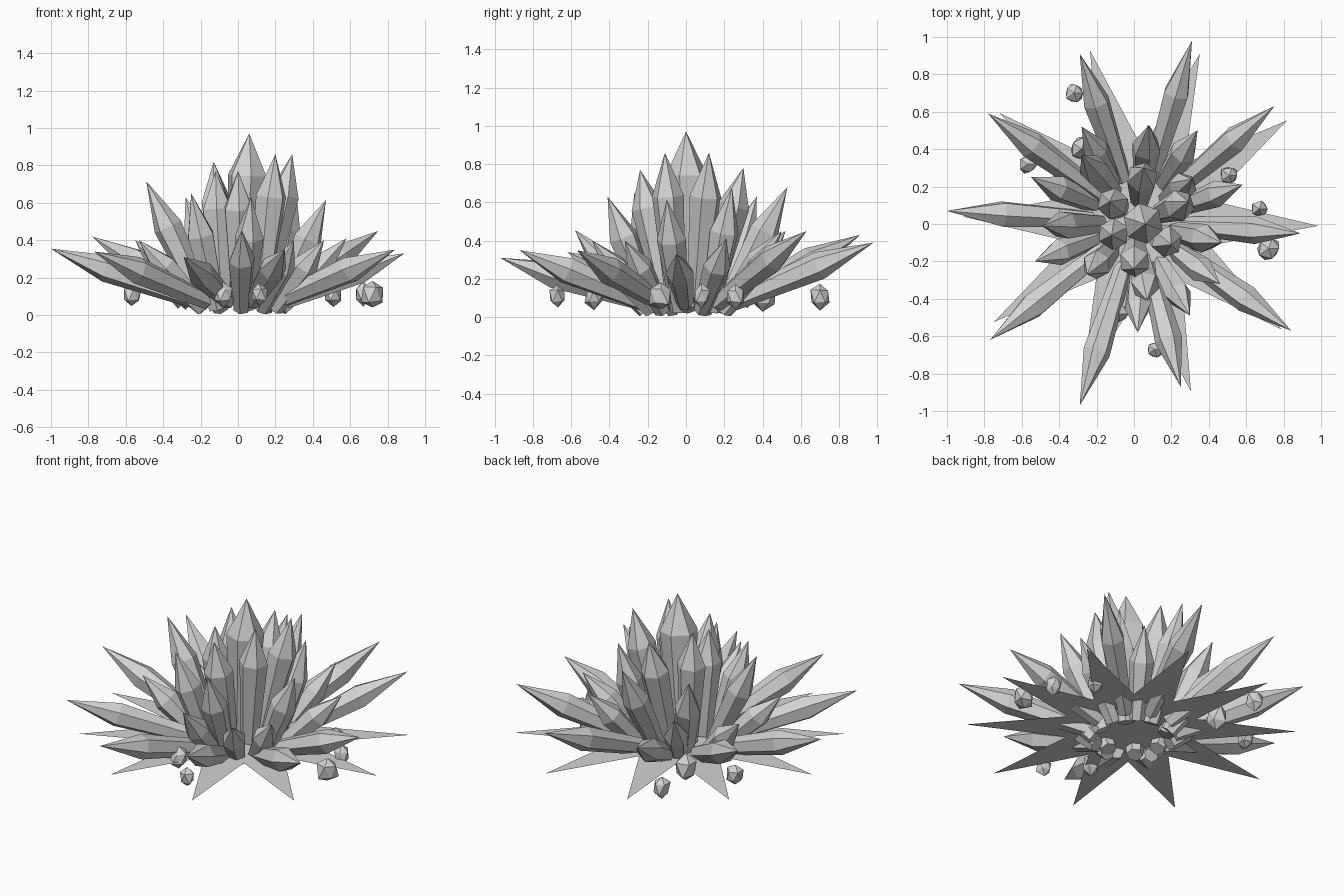
import bpy, bmesh, math, random
from mathutils import Vector, Matrix

random.seed(4)
if "Cube" in bpy.data.objects:
    bpy.data.objects.remove(bpy.data.objects["Cube"])

grey = bpy.data.materials.new("crystal_grey")
grey.use_nodes = True
COLOR = (0.65, 0.65, 0.65, 1)
grey.diffuse_color = COLOR
grey.node_tree.nodes["Principled BSDF"].inputs["Base Color"].default_value = COLOR


def finish(bm, name):
    mesh = bpy.data.meshes.new(name)
    bm.to_mesh(mesh)
    bm.free()
    mesh.materials.append(grey)
    ob = bpy.data.objects.new(name, mesh)
    bpy.context.collection.objects.link(ob)
    return ob


def crystal(name, tip, base_radius, lift, radius, shoulder, sides=6):
    """Faceted shard: narrow foot, wide shoulder, pointed tip."""
    tip = Vector(tip)
    flat = Vector((tip.x - CENTRE.x, tip.y - CENTRE.y, 0))
    base = CENTRE + flat.normalized() * base_radius
    axis = tip - base
    # raise the foot so that its tilted end cap clears the ground
    foot = radius * 0.62
    base.z = foot * math.hypot(axis.x, axis.y) / axis.length + lift
    axis = tip - base
    turn = axis.to_track_quat('Z', 'Y')
    spin = random.uniform(0, math.tau)
    bm = bmesh.new()
    rings = []
    for t, r in ((0, foot), (shoulder, radius)):
        rings.append([bm.verts.new(base + turn @ Vector((
            r * math.cos(spin + math.tau * i / sides),
            r * math.sin(spin + math.tau * i / sides),
            axis.length * t))) for i in range(sides)])
    top = bm.verts.new(tip)
    low, high = rings
    bm.faces.new(low[::-1])
    for i in range(sides):
        j = (i + 1) % sides
        bm.faces.new((low[i], low[j], high[j], high[i]))
        bm.faces.new((high[i], high[j], top))
    return finish(bm, name)


CENTRE = Vector((0.02, 0.01, 0))

# Flat ten-pointed ground star
bm = bmesh.new()
points = []
for i in range(20):
    a, r = math.radians(18 * i - 1.5), (0.39 if i % 2 else 0.95)
    points.append(bm.verts.new((0.035 + r * math.cos(a), 0.015 + r * math.sin(a), 0.095)))
bm.faces.new(points)
finish(bm, "ground_star")

# Central spire
crystal("central_spire", (0.06, 0.0, 0.97), 0.0, 0.1, 0.11, 0.74)

# Rings of shards: foot distance, foot height, shoulder radius, shoulder height, tips
RINGS = {
    "inner_shard": (0.12, 0.1, 0.085, 0.7, [
        (0, -.24, .77), (.2, -.11, .86), (.29, .12, .86),
        (.05, .3, .78), (-.13, .12, .82), (-.12, -.06, .77)]),
    "upper_shard": (0.19, 0.02, 0.078, 0.64, [
        (.08, .53, .68), (-.28, .37, .63), (-.49, -.01, .715), (-.25, -.27, .65),
        (.07, -.41, .63), (.47, -.1, .615), (.31, .24, .68)]),
    "lower_shard": (0.22, 0.005, 0.072, 0.62, [
        (.02, -.58, .455), (.3, -.49, .4), (.46, -.32, .4), (.58, .21, .41),
        (.34, .5, .45), (-.28, .52, .45), (-.55, .25, .4), (-.53, -.2, .4)]),
    "outer_shard": (0.24, 0.035, 0.074, 0.62, [
        (-1, .07, .355), (-.78, .59, .42), (-.29, .91, .43), (.31, .98, .39),
        (.75, .63, .45), (.89, -.05, .33), (.84, -.57, .35), (.25, -.87, .35),
        (-.29, -.97, .31), (-.77, -.62, .34)]),
}
for name, (foot, lift, radius, shoulder, tips) in RINGS.items():
    for tip in tips:
        crystal(name, tip, foot, lift, radius, shoulder)

# Loose pebbles
PEBBLES = [(-.32, .7, .05), (-.57, .32, .052), (.51, .26, .052), (.67, .08, .045),
           (.72, -.13, .062), (.11, -.67, .046), (-.28, .4, .068), (-.08, -.48, .05)]
for x, y, r in PEBBLES:
    bm = bmesh.new()
    bmesh.ops.create_icosphere(bm, subdivisions=1, radius=r)
    for v in bm.verts:
        v.co *= random.uniform(0.85, 1.2)
        v.co.z *= 1.3
    bmesh.ops.transform(bm, verts=bm.verts, matrix=Matrix.Translation((x, y, 0.11)))
    finish(bm, "pebble")
